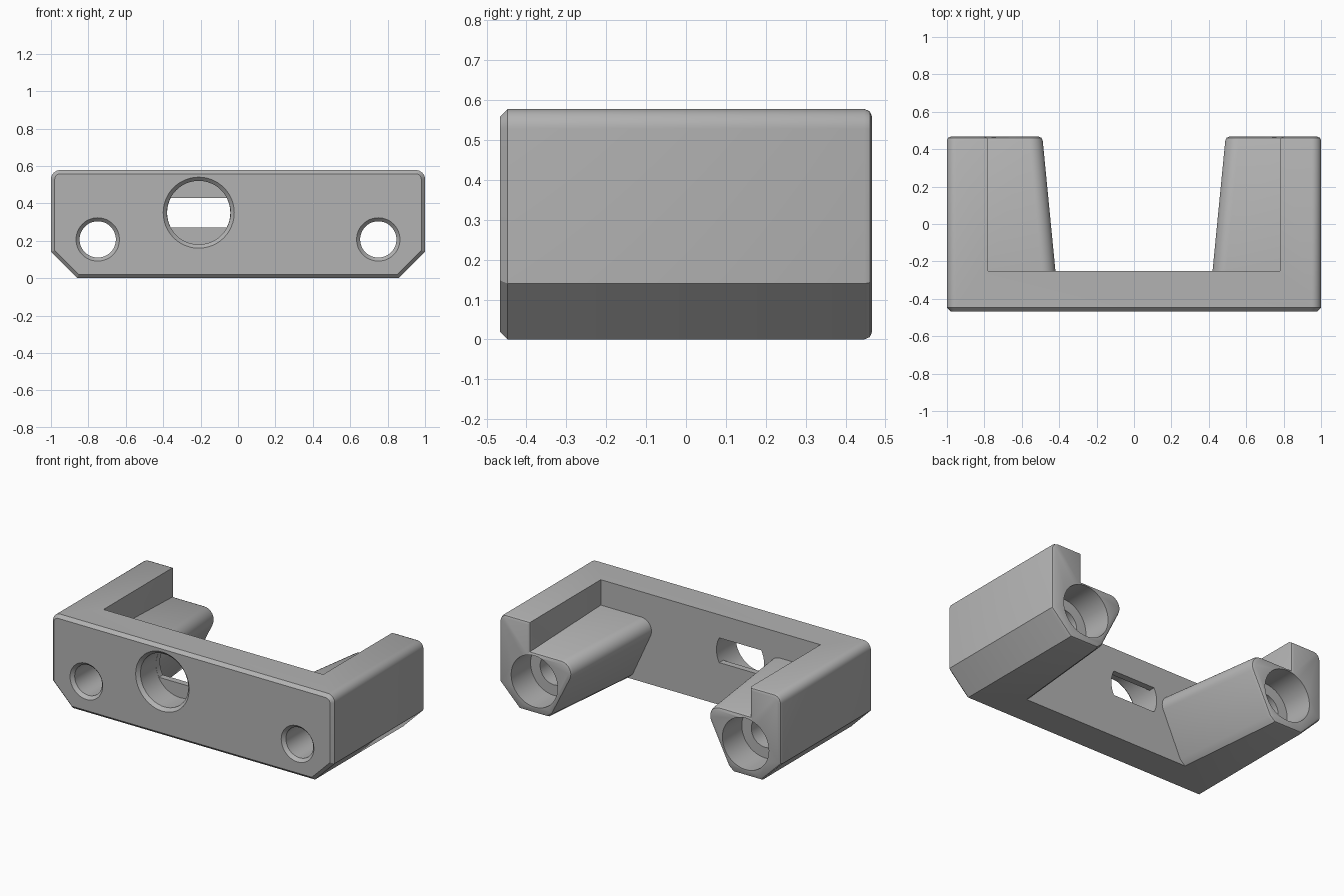
import bpy
import bmesh
import math
from mathutils import Vector

old = bpy.data.objects.get("Cube")
if old:
    bpy.data.objects.remove(old, do_unlink=True)

BACK, FRONT, WALL = 0.467, -0.467, -0.25
HEIGHT = 0.578
BEVEL = 0.02

grey = bpy.data.materials.new("plain_grey")
grey.use_nodes = True
grey.diffuse_color = (0.45, 0.45, 0.45, 1)
grey.node_tree.nodes["Principled BSDF"].inputs["Base Color"].default_value = (0.45, 0.45, 0.45, 1)


def arc(cx, cz, r, start, end, steps):
    """Points of an arc in the x-z plane, angles in degrees."""
    angles = [math.radians(start + (end - start) * i / steps) for i in range(steps + 1)]
    return [(cx + r * math.cos(a), cz + r * math.sin(a)) for a in angles]


def mirrored(half):
    """Closes a right-hand half outline with its mirror image."""
    return half + [(-x, z) for x, z in reversed(half)]


def grow(points, d):
    """Offsets a counter-clockwise outline outwards by d with mitred corners."""
    pts = [Vector(p) for p in points]
    out = []
    for i, p in enumerate(pts):
        a = (p - pts[i - 1]).normalized()
        b = (pts[(i + 1) % len(pts)] - p).normalized()
        na, nb = Vector((a.y, -a.x)), Vector((b.y, -b.x))
        out.append(tuple(p + (na + nb) * d / (1 + na.dot(nb))))
    return out


def loft(name, rings):
    """Skins a list of (y, outline) rings and caps both ends."""
    bm = bmesh.new()
    loops = [[bm.verts.new((x, y, z)) for x, z in pts] for y, pts in rings]
    for a, b in zip(loops, loops[1:]):
        for i in range(len(a)):
            j = (i + 1) % len(a)
            bm.faces.new((a[i], a[j], b[j], b[i]))
    bm.faces.new(loops[0])
    bm.faces.new(loops[-1])
    bmesh.ops.recalc_face_normals(bm, faces=bm.faces)
    mesh = bpy.data.meshes.new(name)
    bm.to_mesh(mesh)
    bm.free()
    mesh.materials.append(grey)
    obj = bpy.data.objects.new(name, mesh)
    bpy.context.collection.objects.link(obj)
    return obj


def bore(name, x, z, steps):
    """Round hole along y from (y, radius) steps."""
    return loft(name, [(y, arc(x, z, r, 0, 352.5, 47)) for y, r in steps])


# Outer block: clipped lower corners, rounded upper corners, eased ends
outline = mirrored([(0.86, 0), (1, 0.14)] + arc(0.95, HEIGHT - 0.05, 0.05, 0, 90, 8))
bracket = loft("bracket", [
    (FRONT, grow(outline, -BEVEL)),
    (FRONT + BEVEL, outline),
    (BACK - BEVEL, outline),
    (BACK - 0.006, grow(outline, -0.006)),
    (BACK, grow(outline, -BEVEL)),
])


# Opening between the arms; it leaves a tapering boss inside each arm
def opening(y, extra=0):
    t = max(0, (BACK - y) / (BACK - WALL))
    s, rise = 0.07 * t, 0.025 * t
    lip = arc(0.563 - s, 0.317 + rise, 0.073, 206.6, 90, 12)
    half = [(0.86 - s, -0.2), (0.66 - s, 0), (0.625 - s, 0.03)] + lip
    half += [(0.78, 0.39 + rise), (0.78, 1)]
    return (y, grow(mirrored(half), extra))


cutters = [loft("opening_cutter", [
    opening(WALL), opening(BACK - BEVEL), opening(BACK - 0.006, 0.006),
    opening(BACK, BEVEL), opening(BACK + 0.1, BEVEL),
])]

# Screw holes with an eased mouth and a wide bore at the back
for side, x in (("left", 0.75), ("right", -0.75)):
    cutters.append(bore(side + "_hole_cutter", x, 0.207, [
        (FRONT - BEVEL, 0.135), (FRONT + BEVEL, 0.097),
        (0.27, 0.097), (0.27, 0.165), (BACK + 0.1, 0.165)]))

# Large front recess ending in a slot through the rear wall
cutters.append(bore("recess_cutter", -0.21, 0.35, [
    (FRONT - BEVEL, 0.21), (FRONT + BEVEL, 0.17), (-0.29, 0.17)]))
slot = arc(-0.21, 0.35, 0.169, -28, 28, 8) + arc(-0.21, 0.35, 0.169, 152, 208, 8)
cutters.append(loft("slot_cutter", [(-0.33, slot), (-0.2, slot)]))

# Cut everything, then shade
bpy.ops.object.select_all(action="DESELECT")
bpy.context.view_layer.objects.active = bracket
bracket.select_set(True)
for cutter in cutters:
    cutter.hide_render = True
    mod = bracket.modifiers.new(cutter.name, "BOOLEAN")
    mod.operation = "DIFFERENCE"
    mod.solver = "EXACT"
    mod.object = cutter
    bpy.ops.object.modifier_apply(modifier=mod.name)
    bpy.data.objects.remove(cutter, do_unlink=True)
bpy.ops.object.shade_smooth_by_angle(angle=math.radians(30))
